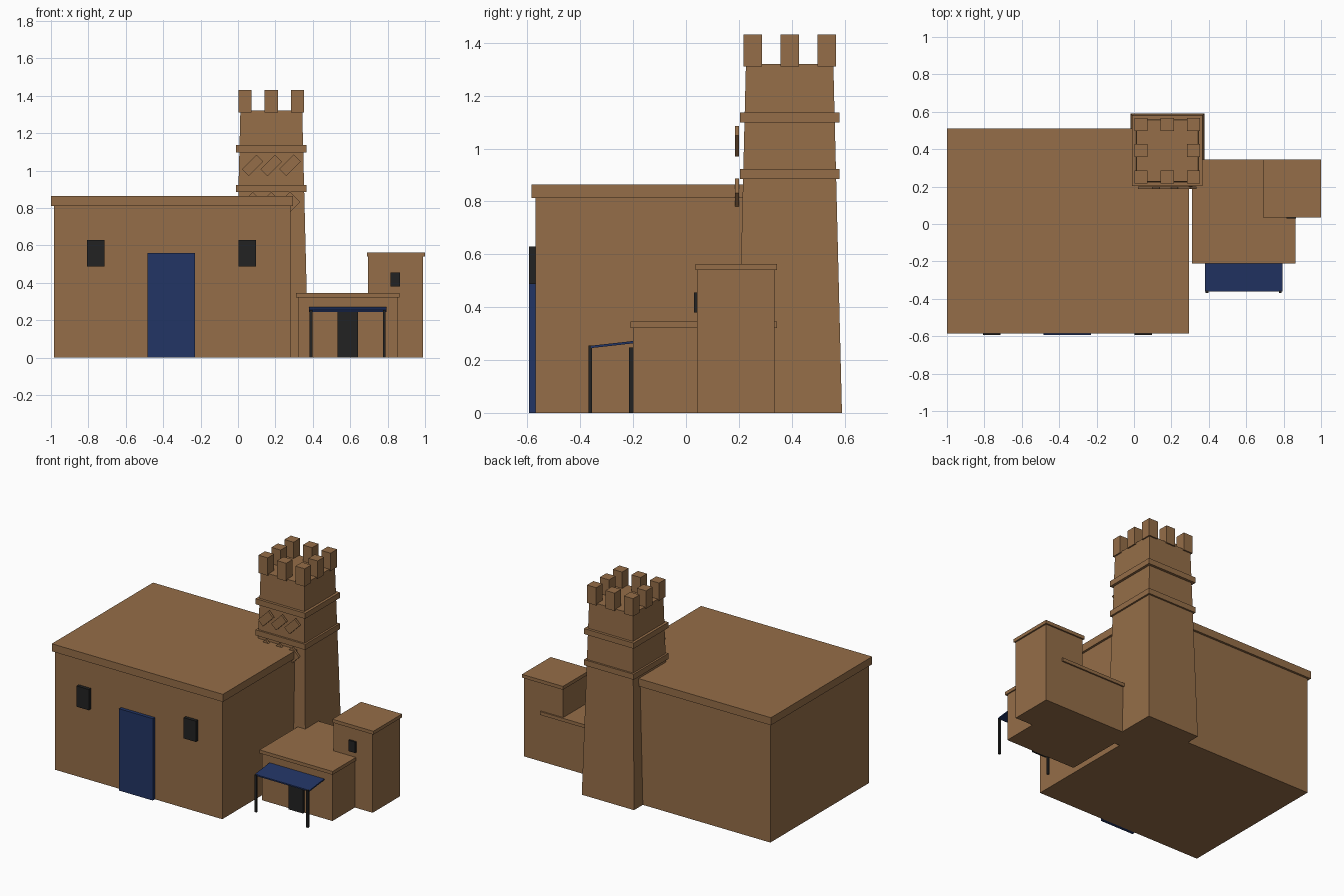
import bpy
import bmesh
from math import radians
from mathutils import Matrix

cube = bpy.data.objects.get("Cube")
if cube:
    bpy.data.objects.remove(cube, do_unlink=True)


def material(name, rgb):
    mat = bpy.data.materials.new(name)
    mat.use_nodes = True
    mat.diffuse_color = (*rgb, 1)
    mat.node_tree.nodes["Principled BSDF"].inputs["Base Color"].default_value = (*rgb, 1)
    return mat


CLAY = material("clay brown", (0.30, 0.155, 0.065))
BLUE = material("deep blue", (0.016, 0.035, 0.13))
BLACK = material("soot black", (0.016, 0.016, 0.016))


def box(name, x, y, z, mat=CLAY, taper=1.0, turn=0, rise=0.0):
    """Box from (min, max) ranges; taper scales the top, turn spins it about y,
    rise lifts the rear edge."""
    centre = [(a + b) / 2 for a, b in (x, y, z)]
    size = [b - a for a, b in (x, y, z)]
    bm = bmesh.new()
    bmesh.ops.create_cube(bm, size=1)
    for v in bm.verts:
        if v.co.z > 0:
            v.co.x *= taper
            v.co.y *= taper
    bmesh.ops.scale(bm, vec=size, verts=bm.verts)
    bm.transform(Matrix.Rotation(radians(turn), 4, "Y"))
    for v in bm.verts:
        if v.co.y > 0:
            v.co.z += rise
    bm.transform(Matrix.Translation(centre))
    mesh = bpy.data.meshes.new(name)
    bm.to_mesh(mesh)
    bm.free()
    mesh.materials.append(mat)
    obj = bpy.data.objects.new(name, mesh)
    bpy.context.collection.objects.link(obj)
    return obj


def around(c, half):
    return (c - half, c + half)


# Main hall with its door and windows
box("hall_walls", (-0.985, 0.28), (-0.57, 0.495), (0, 0.82))
box("hall_roof", (-1, 0.295), (-0.585, 0.51), (0.812, 0.864))
box("hall_door", (-0.485, -0.23), (-0.593, -0.56), (0, 0.56), BLUE)
for side, cx in (("right", -0.76), ("left", 0.05)):
    box("hall_window_" + side, around(cx, 0.046), (-0.593, -0.56), (0.488, 0.63), BLACK)

# Tapered tower with two bands
TX, TY = 0.178, 0.392
box("tower_shaft", around(TX, 0.198), around(TY, 0.198), (0, 1.32), taper=0.835)
for i, z in enumerate((0.885, 1.098)):
    box(f"tower_band_{i}", around(TX, 0.188), around(TY, 0.188), (z, z + 0.038))

# Battlements around the tower rim
for i in (-1, 0, 1):
    for j in (-1, 0, 1):
        if i or j:
            box(f"merlon_{i}_{j}", around(TX + 0.14 * i, 0.035),
                around(TY + 0.14 * j, 0.035), (1.31, 1.432))

# Diagonal ornaments on the tower front
for i in (-1, 0, 1):
    cx = TX + 0.1 * i
    box(f"slanted_ornament_{i}", around(cx, 0.055), (0.186, 0.201),
        around(1.028, 0.026), turn=-45)
    box(f"diamond_ornament_{i}", around(cx, 0.038), (0.186, 0.201),
        around(0.832, 0.038), turn=45)

# Low annex
box("annex_walls", (0.32, 0.855), (-0.2, 0.335), (0, 0.33))
box("annex_roof", (0.31, 0.863), (-0.21, 0.345), (0.322, 0.345))
box("annex_door", (0.533, 0.642), (-0.215, -0.19), (0, 0.247), BLACK)

# Corner turret
box("turret_walls", (0.695, 0.99), (0.042, 0.335), (0, 0.55))
box("turret_roof", (0.69, 1.0), (0.035, 0.345), (0.54, 0.563))
box("turret_window", (0.815, 0.866), (0.03, 0.05), (0.38, 0.455), BLACK)

# Sloping canopy on two posts
box("canopy", (0.379, 0.793), (-0.36, -0.2), (0.245, 0.254), BLUE, rise=0.018)
for side, cx in (("right", 0.39), ("left", 0.782)):
    box("canopy_post_" + side, around(cx, 0.007), (-0.369, -0.355), (0, 0.255), BLACK)
